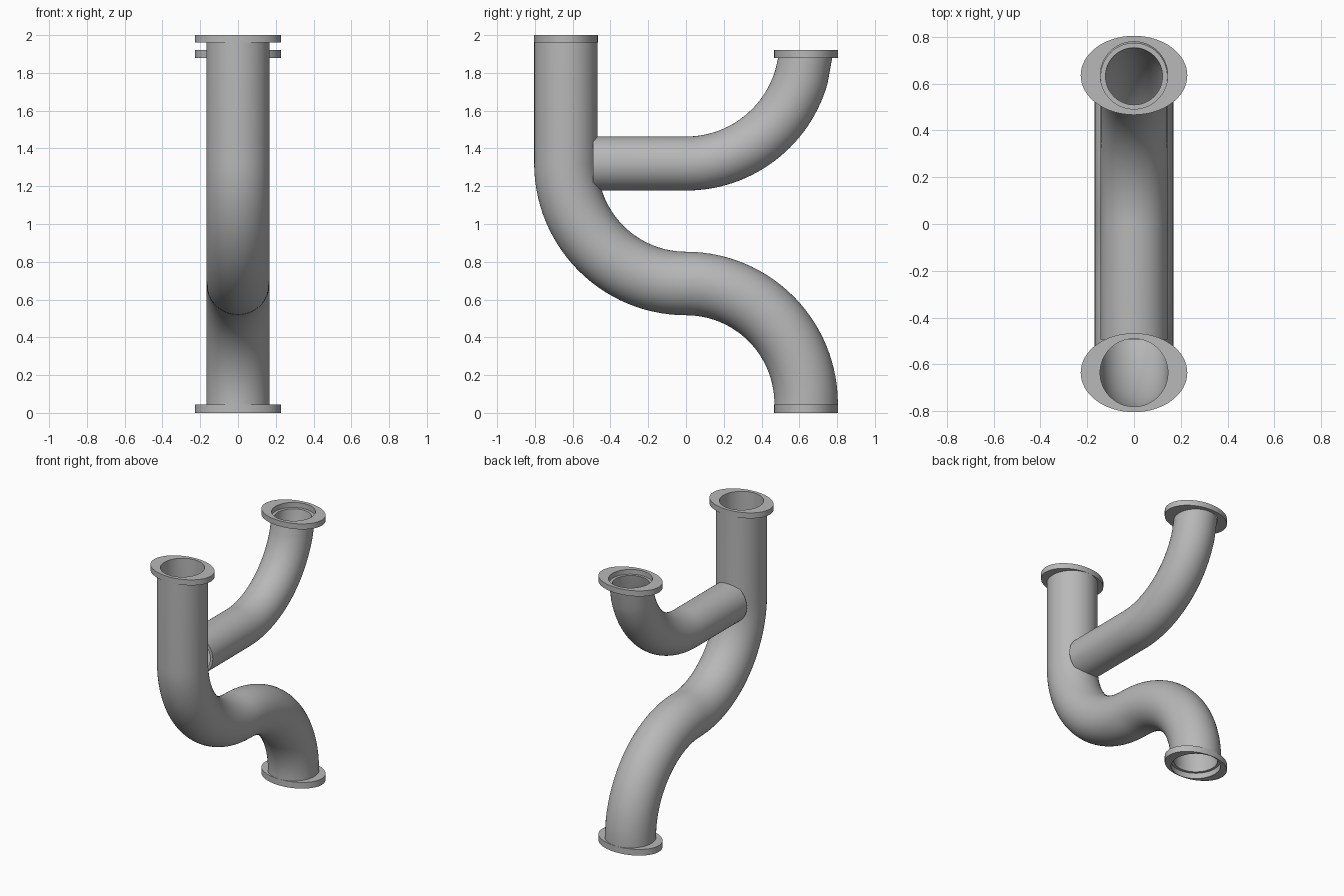
import bpy, bmesh
from math import sin, cos, pi, radians

cube = bpy.data.objects.get("Cube")
if cube:
    bpy.data.objects.remove(cube, do_unlink=True)

SEG = 64      # sides around every pipe
BEND = 0.636  # centreline radius of every bend

grey = bpy.data.materials.new("pipe_grey")
grey.use_nodes = True
colour = (0.48, 0.48, 0.48, 1)
grey.diffuse_color = colour
grey.node_tree.nodes["Principled BSDF"].inputs["Base Color"].default_value = colour


def loft(name, rings, closed):
    """Skin a list of equal rings; closed also joins the last ring to the first."""
    bm = bmesh.new()
    loops = [[bm.verts.new(p) for p in ring] for ring in rings]
    pairs = list(zip(loops, loops[1:]))
    if closed:
        pairs.append((loops[-1], loops[0]))
    for a, b in pairs:
        for i in range(SEG):
            j = (i + 1) % SEG
            bm.faces.new((a[i], a[j], b[j], b[i]))
    bmesh.ops.recalc_face_normals(bm, faces=bm.faces)
    mesh = bpy.data.meshes.new(name)
    bm.to_mesh(mesh)
    bm.free()
    mesh.materials.append(grey)
    obj = bpy.data.objects.new(name, mesh)
    bpy.context.collection.objects.link(obj)
    bpy.ops.object.select_all(action='DESELECT')
    obj.select_set(True)
    bpy.context.view_layer.objects.active = obj
    bpy.ops.object.shade_smooth_by_angle(angle=radians(35))
    return obj


def turn(i):
    return 2 * pi * i / SEG


def pipe(name, path, outer, inner):
    """Hollow pipe along (y, z, heading) stations in the x = 0 plane."""
    def ring(station, r):
        y, z, h = station
        return [(r * cos(turn(i)), y - r * sin(turn(i)) * sin(h),
                 z + r * sin(turn(i)) * cos(h)) for i in range(SEG)]
    rings = [ring(s, outer) for s in path]
    rings += [ring(s, inner) for s in reversed(path)]
    return loft(name, rings, True)


def flange(name, y, bottom, top, hole):
    """Oval plate with a round hole."""
    def oval(rx, ry, z):
        return [(rx * cos(turn(i)), y + ry * sin(turn(i)), z) for i in range(SEG)]
    rings = [oval(rx, ry, z) for rx, ry, z in (
        (0.228, 0.169, bottom), (0.228, 0.169, top), (hole, hole, top), (hole, hole, bottom))]
    return loft(name, rings, True)


def arc(cy, cz, start, end, flip, steps=28):
    """Stations around a bend; flip reverses the heading for clockwise bends."""
    out = []
    for k in range(steps + 1):
        a = radians(start + (end - start) * k / steps)
        out.append((cy + BEND * cos(a), cz + BEND * sin(a), a + (-pi / 2 if flip else pi / 2)))
    return out


# S-shaped main pipe: upright, bend to horizontal, bend down to the foot
upper = arc(0, 1.321, 180, 270, False)
lower = arc(0, 0.049, 90, 0, True)
main_path = [(-BEND, 1.96, -pi / 2)] + [(y, z, h - 2 * pi) for y, z, h in upper]
main_path += lower[1:] + [(BEND, 0.04, -pi / 2)]
pipe("main_pipe", main_path, 0.168, 0.145)

# Branch pipe: horizontal stub, then a bend upward trimmed level at the flange
branch_path = [(-0.493, 1.32, 0)]
branch_path += [(y, z, h - 2 * pi) for y, z, h in arc(0, 1.956, 270, 344, False)]
branch_path.append((0.632, 1.885, pi / 2))
pipe("branch_pipe", branch_path, 0.143, 0.122)

# Oval flanges on the three open ends
flange("inlet_flange", -BEND, 1.96, 2.0, 0.145)
flange("branch_flange", BEND, 1.88, 1.92, 0.144)
flange("foot_flange", BEND, 0.0, 0.045, 0.164)
